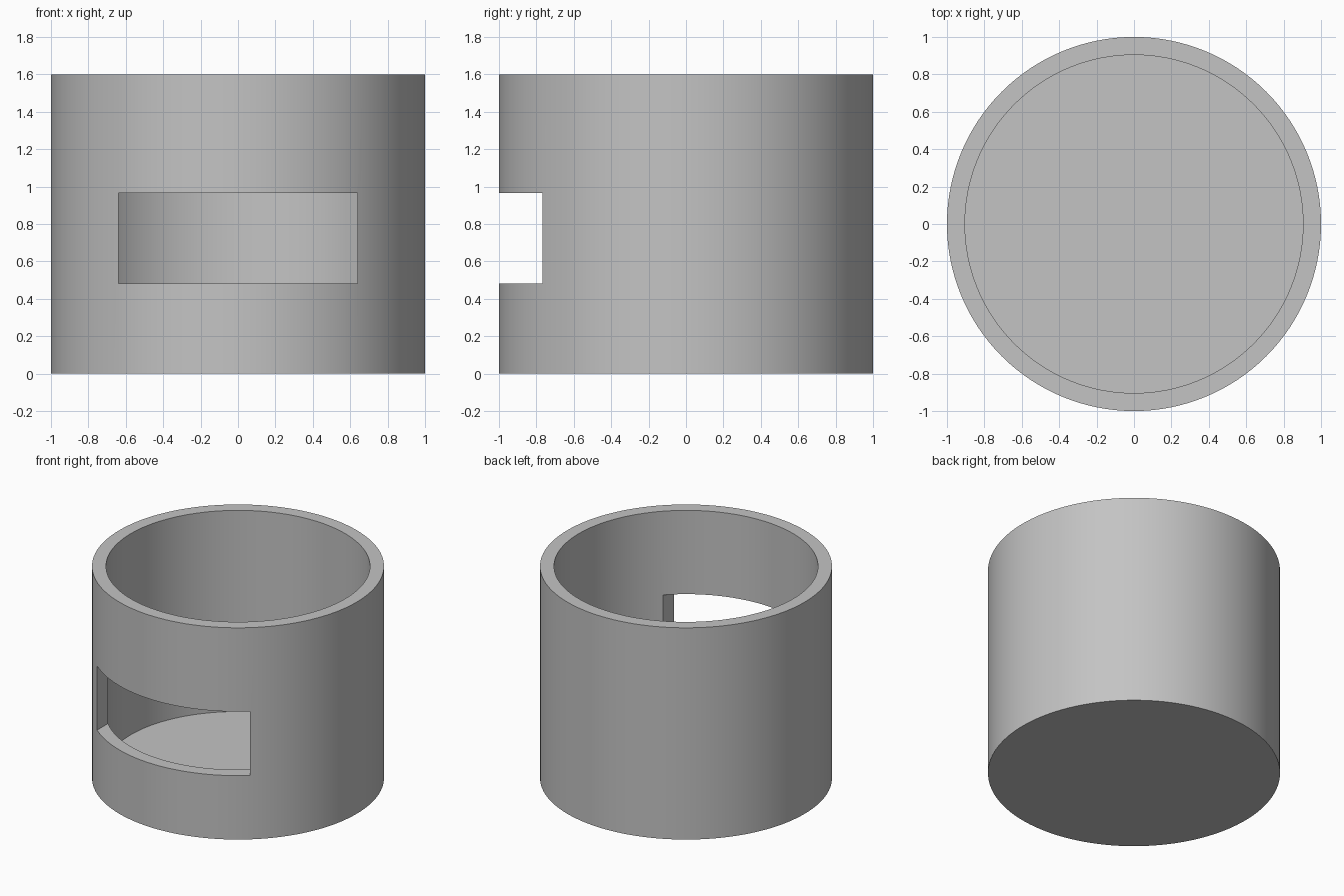
import bpy, bmesh, math
from mathutils import Matrix, Vector

if "Cube" in bpy.data.objects:
    bpy.data.objects.remove(bpy.data.objects["Cube"], do_unlink=True)

OUTER, INNER, HEIGHT, FLOOR = 1.0, 0.904, 1.6, 0.08
SLOT_HALF, SLOT_LOW, SLOT_HIGH = 0.64, 0.483, 0.967
SIDES = 128

grey = bpy.data.materials.new("plain grey")
grey.use_nodes = True
colour = (0.55, 0.55, 0.55, 1)
grey.diffuse_color = colour
grey.node_tree.nodes["Principled BSDF"].inputs["Base Color"].default_value = colour


def add_object(name, bm):
    bmesh.ops.recalc_face_normals(bm, faces=bm.faces)
    mesh = bpy.data.meshes.new(name)
    bm.to_mesh(mesh)
    bm.free()
    mesh.materials.append(grey)
    obj = bpy.data.objects.new(name, mesh)
    bpy.context.collection.objects.link(obj)
    return obj


# Open cup: wall and floor turned from one profile
bm = bmesh.new()
profile = [(0, 0), (OUTER, 0), (OUTER, HEIGHT), (INNER, HEIGHT), (INNER, FLOOR), (0, FLOOR)]
verts = [bm.verts.new((r, 0, z)) for r, z in profile]
edges = [bm.edges.new(pair) for pair in zip(verts, verts[1:])]
bmesh.ops.spin(bm, geom=verts + edges, cent=(0, 0, 0), axis=(0, 0, 1),
               angle=math.tau, steps=SIDES)
bmesh.ops.remove_doubles(bm, verts=bm.verts, dist=0.0001)
cup = add_object("cup", bm)

# Straight-sided box that cuts the front slot
bm = bmesh.new()
size = Vector((2 * SLOT_HALF, 1, SLOT_HIGH - SLOT_LOW))
centre = Vector((0, -0.8, (SLOT_LOW + SLOT_HIGH) / 2))
bmesh.ops.create_cube(bm, size=1, matrix=Matrix.LocRotScale(centre, None, size))
cutter = add_object("slot_cutter", bm)
cutter.hide_render = True

# Cut the slot, then smooth the round walls and keep the rims sharp
cut = cup.modifiers.new("front slot", "BOOLEAN")
cut.operation = "DIFFERENCE"
cut.solver = "EXACT"
cut.object = cutter
bpy.ops.object.select_all(action="DESELECT")
cup.select_set(True)
bpy.context.view_layer.objects.active = cup
bpy.ops.object.modifier_apply(modifier=cut.name)
bpy.data.objects.remove(cutter, do_unlink=True)
bpy.ops.object.shade_smooth_by_angle(angle=math.radians(30))
